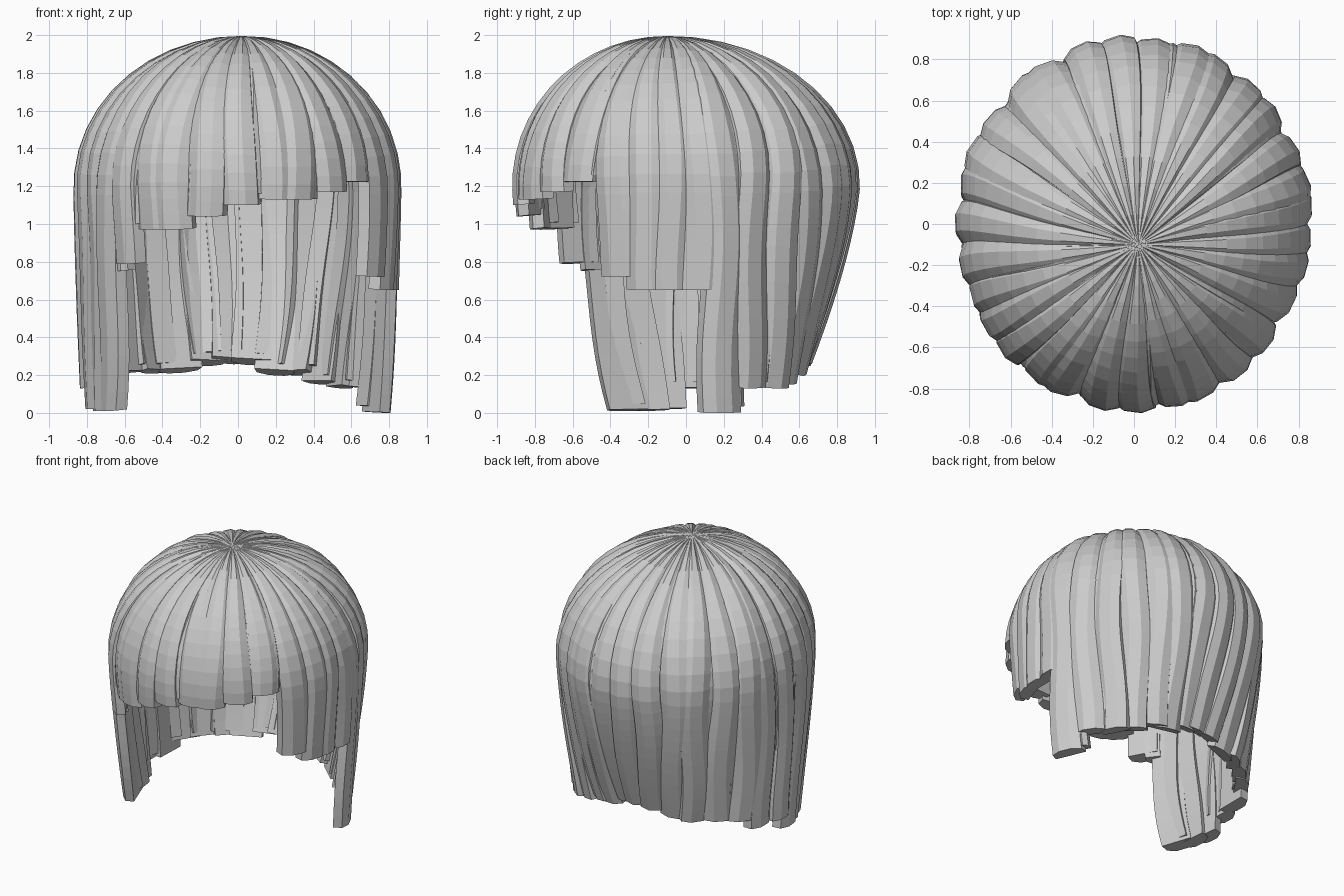
import bpy, bmesh, math, random
from mathutils import Vector, Matrix

random.seed(4)
if "Cube" in bpy.data.objects:
    bpy.data.objects.remove(bpy.data.objects["Cube"])

GREY = (0.6, 0.6, 0.6, 1)
mat = bpy.data.materials.new("hair grey")
mat.use_nodes = True
mat.diffuse_color = GREY
mat.node_tree.nodes["Principled BSDF"].inputs["Base Color"].default_value = GREY

CROWN = Vector((0.02, -0.1, 0))
RX, RY, EQUATOR, DOME = 0.865, 0.915, 1.2, 0.795

# Angle around the head (0 = left side, 90 = back) and height of each lock's end
LOCKS = {
    "side_locks": [(180, .13), (193, .02), (203, .01), (213, .01),
                   (334, .72), (345, .65), (355, .65), (365, .65), (374, .0)],
    "back_locks": [(25, .13), (36, .13), (48, .15), (60, .2), (72, .2), (84, .25), (96, .26),
                   (108, .25), (120, .21), (132, .21), (144, .21), (156, .2), (168, .13)],
    "fringe_locks": [(223, .79), (235, .97), (246, .97), (257, 1.04), (269, 1.1),
                     (282, 1.13), (294, 1.13), (306, 1.17), (319, 1.22)],
}
# Lock cross-section: half-width and depth, with a ridged outer side
SECTION = [(-0.35, 0), (0.35, 0), (0.85, 0.35), (0.9, 1), (-0.9, 1), (-0.85, 0.35)]


def head_point(angle, fall):
    """Point on the head; fall 0..1 covers the dome, more goes down the sides."""
    c, s = math.cos(angle), math.sin(angle)
    if fall <= 1:
        f = math.sin(fall * math.pi / 2)
        z = EQUATOR + DOME * math.cos(fall * math.pi / 2)
    else:
        drop = fall - 1
        tuck = 0.035 + 0.275 * max(s, 0) ** 2 + 0.12 * max(-s, 0)
        f = 1 - tuck * drop ** 1.4
        z = EQUATOR - drop
    p = Vector((RX * c, RY * s, 0)) * f + CROWN * (1 - f) * (fall < 1)
    p.z = z
    return p


def add_lock(bm, degrees, end, width, thick, sink, roll):
    """Sweep the ridged section from the crown down to the end height."""
    base, phase = math.radians(degrees), random.uniform(0, 6)
    lean = -0.28 * min(math.sin(base), 0) * math.cos(base)
    last = 1 + EQUATOR - end
    steps = 14 + int((last - 1) * 8)
    rings = []
    for i in range(steps + 1):
        fall = last * i / steps
        # Gentle waves, and front side locks swing backwards as they fall
        angle = base + 0.018 * math.sin(fall * 5 + phase) + lean * max(fall - 1, 0) ** 2
        p = head_point(angle, fall)
        tangent = (head_point(angle, fall + 0.01) - head_point(angle, fall - 0.01)).normalized()
        side = Vector((-math.sin(angle) * RX, math.cos(angle) * RY, 0)).normalized()
        out = side.cross(tangent).normalized()
        if out.dot(p - Vector((0, 0, 0.8))) < 0:
            out = -out
        turn = Matrix.Rotation(roll, 3, tangent)
        side = turn @ tangent.cross(out)
        out = turn @ out
        grow = min(1, math.sin(min(fall, 1) * math.pi / 2) + 0.04)
        w, t = width * grow / 2, thick * (0.25 + 0.75 * grow)
        p -= out * sink * grow
        rings.append([bm.verts.new(p + side * u * w - out * v * t) for u, v in SECTION])
    for a, b in zip(rings, rings[1:]):
        for k in range(len(SECTION)):
            n = (k + 1) % len(SECTION)
            bm.faces.new((a[k], a[n], b[n], b[k]))
    bm.faces.new(rings[0])
    bm.faces.new(rings[-1])


for name, locks in LOCKS.items():
    bm = bmesh.new()
    for i, (degrees, end) in enumerate(locks):
        # Broad lock
        add_lock(bm, degrees, end, random.uniform(0.23, 0.26), 0.095,
                 random.uniform(-0.006, 0.01), random.uniform(-0.22, 0.22))
        # Narrow strand in the valley before the next lock
        neighbour = locks[i + 1][1] if i + 1 < len(locks) else end
        add_lock(bm, degrees + 6, max(end, neighbour) + 0.03, random.uniform(0.1, 0.14), 0.075,
                 random.uniform(0.02, 0.035), random.uniform(-0.4, 0.4))
    bmesh.ops.recalc_face_normals(bm, faces=bm.faces)
    mesh = bpy.data.meshes.new(name)
    bm.to_mesh(mesh)
    bm.free()
    mesh.materials.append(mat)
    bpy.context.collection.objects.link(bpy.data.objects.new(name, mesh))
